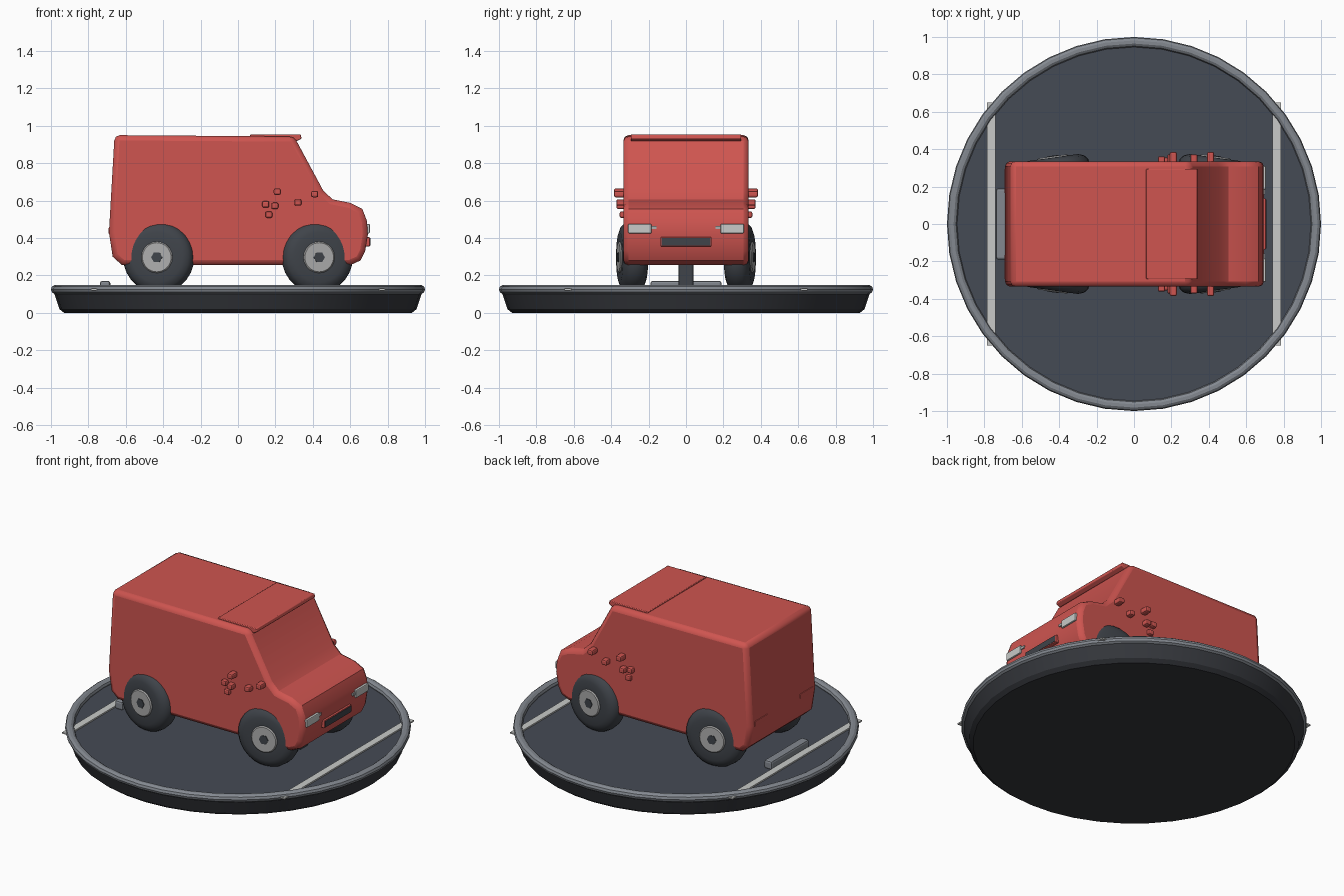
import bpy, bmesh, math
from mathutils import Matrix

if "Cube" in bpy.data.objects:
    bpy.data.objects.remove(bpy.data.objects["Cube"], do_unlink=True)


def material(name, r, g, b):
    m = bpy.data.materials.new(name)
    m.use_nodes = True
    m.diffuse_color = (r, g, b, 1)
    m.node_tree.nodes["Principled BSDF"].inputs["Base Color"].default_value = (r, g, b, 1)
    return m


RED = material("red paint", 0.62, 0.09, 0.08)
SLATE = material("slate floor", 0.06, 0.07, 0.09)
BASE = material("dark base", 0.035, 0.038, 0.045)
GREY = material("grey rim", 0.23, 0.25, 0.28)
TYRE = material("tyre rubber", 0.05, 0.057, 0.068)
METAL = material("hub metal", 0.42, 0.42, 0.42)
PALE = material("pale paint", 0.58, 0.59, 0.58)


def finish(name, bm, mat, bevel=0, segments=2, limit=50, smooth=True):
    bmesh.ops.recalc_face_normals(bm, faces=bm.faces)
    mesh = bpy.data.meshes.new(name)
    bm.to_mesh(mesh)
    bm.free()
    mesh.materials.append(mat)
    ob = bpy.data.objects.new(name, mesh)
    bpy.context.collection.objects.link(ob)
    if bevel:
        mod = ob.modifiers.new("bevel", 'BEVEL')
        mod.width, mod.segments = bevel, segments
        mod.limit_method, mod.angle_limit = 'ANGLE', math.radians(limit)
        mod.use_clamp_overlap = False
    if smooth:
        bpy.ops.object.select_all(action='DESELECT')
        ob.select_set(True)
        bpy.context.view_layer.objects.active = ob
        bpy.ops.object.shade_smooth_by_angle(angle=math.radians(32))
    return ob


def box(name, centre, size, mat, bevel=0):
    bm = bmesh.new()
    bmesh.ops.create_cube(bm, size=1, matrix=Matrix.Translation(centre) @ Matrix.Diagonal((*size, 1)))
    return finish(name, bm, mat, bevel, smooth=False)


def extrude_y(name, profile, half, mat, bevel):
    """Side outline in x and z, extruded across the width."""
    bm = bmesh.new()
    face = bm.faces.new([bm.verts.new((x, -half, z)) for x, z in profile])
    moved = bmesh.ops.extrude_face_region(bm, geom=[face])["geom"]
    bmesh.ops.translate(bm, vec=(0, 2 * half, 0),
                        verts=[v for v in moved if isinstance(v, bmesh.types.BMVert)])
    return finish(name, bm, mat, bevel)


def lathe(name, profile, steps, mat, axis='Z', closed=False):
    """Spin (radius, height) points; ends on the axis are capped."""
    bm = bmesh.new()
    verts = [bm.verts.new((r, 0, h)) for r, h in profile]
    pairs = list(zip(verts, verts[1:]))
    if closed:
        pairs.append((verts[-1], verts[0]))
    edges = [bm.edges.new(p) for p in pairs]
    bmesh.ops.spin(bm, geom=verts + edges, cent=(0, 0, 0), axis=(0, 0, 1),
                   angle=math.tau, steps=steps)
    bmesh.ops.remove_doubles(bm, verts=bm.verts, dist=0.0005)
    if axis == 'Y':
        bm.transform(Matrix.Rotation(-math.pi / 2, 4, 'X'))
    return finish(name, bm, mat)


# Round display base with floor, rim and painted bay lines
lathe("display_base", [(0, 0), (0.93, 0), (0.955, 0.02), (0.985, 0.11), (0, 0.11)], 40, BASE)
lathe("floor", [(0, 0.105), (0.965, 0.105), (0.965, 0.12), (0, 0.12)], 40, SLATE)
ring = [(0.973 + 0.027 * math.cos(a * math.tau / 10), 0.125 + 0.025 * math.sin(a * math.tau / 10))
        for a in range(10)]
lathe("base_rim", ring, 40, GREY, closed=True)
for side, label in ((-1, "rear"), (1, "front")):
    box(label + "_bay_line", (side * 0.763, 0, 0.125), (0.045, 1.3, 0.009), PALE)
box("parking_stop", (-0.71, 0, 0.143), (0.055, 0.38, 0.055), GREY, 0.012)

# Van shell
outline = [(-0.62, 0.255), (-0.67, 0.30), (-0.69, 0.43), (-0.66, 0.95), (0.30, 0.943),
           (0.455, 0.655), (0.505, 0.607), (0.60, 0.588), (0.665, 0.555), (0.69, 0.49),
           (0.695, 0.42), (0.68, 0.33), (0.655, 0.28), (0.60, 0.255)]
extrude_y("van_body", outline, 0.335, RED, 0.028)
visor = [(0.065, 0.938), (0.065, 0.953), (0.335, 0.953), (0.34, 0.932), (0.315, 0.918), (0.28, 0.938)]
extrude_y("roof_visor", visor, 0.295, RED, 0.004)
box("under_post", (0.43, 0, 0.19), (0.08, 0.08, 0.15), TYRE, 0.01)

# Nose and tail fittings
box("grille_frame", (0.688, 0, 0.38), (0.035, 0.275, 0.05), RED, 0.006)
box("grille", (0.703, 0, 0.38), (0.009, 0.262, 0.038), TYRE)
for side, label in ((1, "left"), (-1, "right")):
    box(label + "_headlight", (0.685, side * 0.247, 0.45), (0.04, 0.125, 0.05), PALE, 0.005)
    box(label + "_headlight_tip", (0.69, side * 0.172, 0.455), (0.02, 0.03, 0.016), METAL)
    box(label + "_tail_light", (-0.686, side * 0.23, 0.44), (0.014, 0.13, 0.03), RED, 0.003)
    # Clustered side knobs: x, z and outer reach
    knobs = [(0.21, 0.648, 0.385), (0.148, 0.58, 0.362), (0.197, 0.572, 0.372),
             (0.165, 0.525, 0.355), (0.32, 0.59, 0.372), (0.41, 0.635, 0.385)]
    for i, (x, z, reach) in enumerate(knobs):
        box(f"{label}_knob_{i + 1}", (x, side * (reach + 0.31) / 2, z),
            (0.038, reach - 0.31, 0.034), RED, 0.009)

# Wheels, each slightly toed towards its own end
toe = math.radians(8)
half_tyre = [(0.075, 0.066), (0.135, 0.068), (0.168, 0.056), (0.186, 0.034)]
tyre = half_tyre + [(0.192, 0)] + [(r, -h) for r, h in reversed(half_tyre)]
for end, end_name in ((1, "front"), (-1, "rear")):
    for side, side_name in ((1, "left"), (-1, "right")):
        name = f"{end_name}_{side_name}_"
        parts = [
            lathe(name + "tyre", tyre, 28, TYRE, 'Y', closed=True),
            lathe(name + "hub", [(0, -0.06), (0.084, -0.06), (0.084, 0.068), (0.078, 0.074), (0, 0.074)],
                  20, METAL, 'Y'),
            lathe(name + "hub_nut", [(0, 0.06), (0.03, 0.06), (0.03, 0.078), (0, 0.078)], 6, TYRE, 'Y'),
        ]
        for part in parts:
            part.location = (end * 0.424, side * 0.288, 0.297)
            part.rotation_euler.z = math.atan2(-end * math.sin(toe), side * math.cos(toe))
